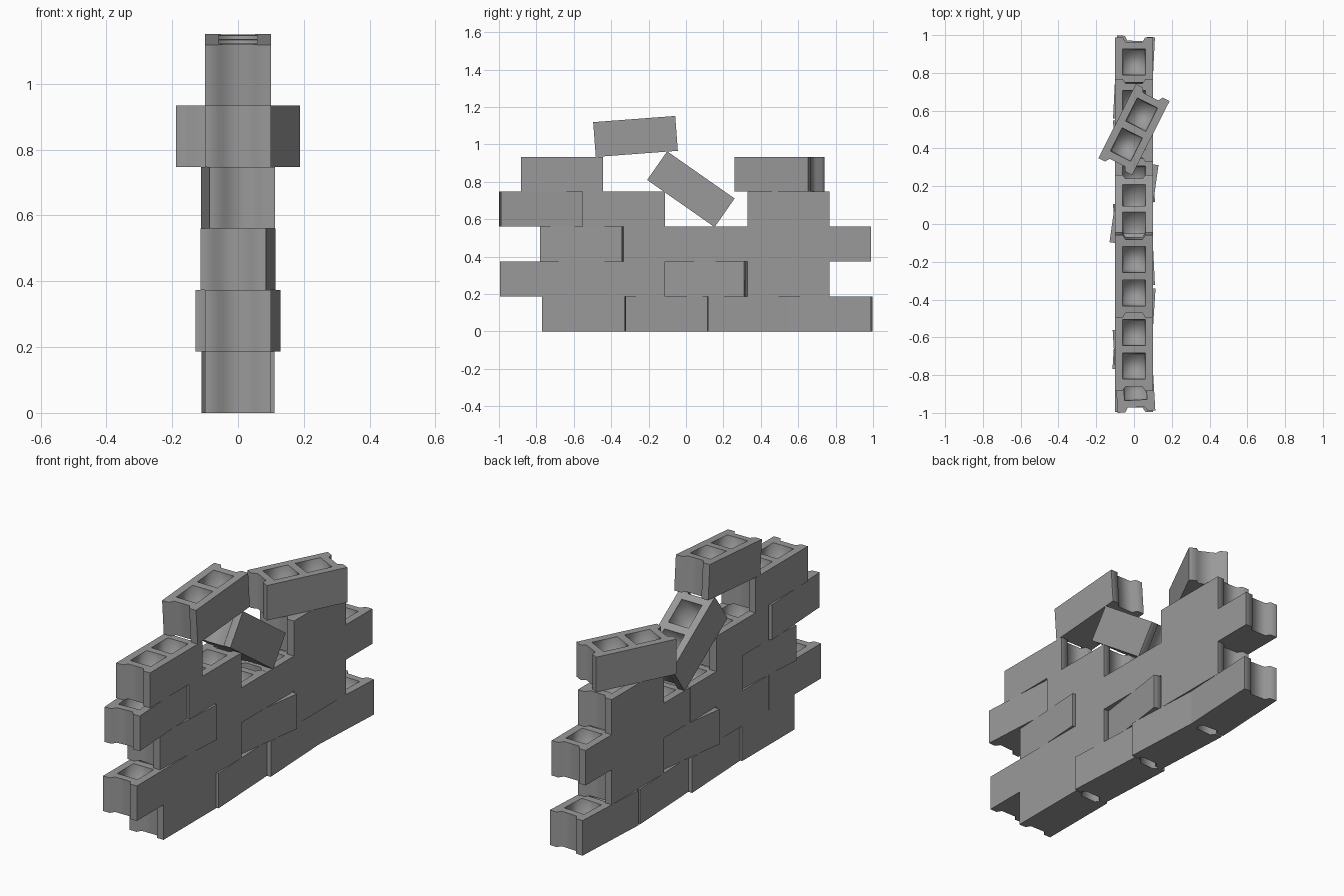
import bpy
import bmesh
from mathutils import Vector

cube = bpy.data.objects.get("Cube")
if cube:
    bpy.data.objects.remove(cube)

LENGTH, WIDTH, HEIGHT = 0.44, 0.2, 0.1867
PITCH = 0.441

# Concrete colour
concrete = bpy.data.materials.new("concrete grey")
concrete.use_nodes = True
GREY = (0.32, 0.32, 0.32, 1)
concrete.diffuse_color = GREY
concrete.node_tree.nodes["Principled BSDF"].inputs["Base Color"].default_value = GREY


def ring(bm, points, z):
    return [bm.verts.new((x, y, z)) for x, y in points]


def bridge(bm, low, high):
    n = len(low)
    return [bm.faces.new((low[i], low[(i + 1) % n], high[(i + 1) % n], high[i]))
            for i in range(n)]


def loop_edges(bm, verts):
    return [bm.edges.get((v, verts[i - 1])) for i, v in enumerate(verts)]


def rectangle(half_x, y0, y1):
    return [(-half_x, y0), (half_x, y0), (half_x, y1), (-half_x, y1)]


def make_block_mesh():
    bm = bmesh.new()
    hx, hy, hz = WIDTH / 2, LENGTH / 2, HEIGHT / 2

    # Footprint with a shallow groove across each end
    end = [(hx, hy), (0.06, hy), (0.045, hy - 0.024),
           (-0.045, hy - 0.024), (-0.06, hy), (-hx, hy)]
    outline = end + [(-x, -y) for x, y in end]
    low, high = ring(bm, outline, -hz), ring(bm, outline, hz)
    walls = bridge(bm, low, high)
    bm.faces.new(low)
    rims = loop_edges(bm, high)
    smooth = [f for i, f in enumerate(walls) if i % 6 != 5]

    # Two tapered hollows, closed at the bottom
    for side in (-1, 1):
        y0, y1 = sorted((side * 0.02, side * 0.158))
        mouth = ring(bm, rectangle(0.06, y0, y1), hz)
        floor = ring(bm, rectangle(0.05, y0 + 0.01, y1 - 0.01), hz - 0.13)
        smooth += bridge(bm, floor, mouth) + [bm.faces.new(floor)]
        rims += loop_edges(bm, mouth)

    bmesh.ops.triangle_fill(bm, edges=rims, use_beauty=True, normal=Vector((0, 0, 1)))
    bmesh.ops.recalc_face_normals(bm, faces=bm.faces)

    # Soft shading in hollows and grooves, crisp edges elsewhere
    for face in smooth:
        face.smooth = True
    for edge in rims + loop_edges(bm, low):
        edge.smooth = False
    for i in (0, 5, 6, 11):
        bm.edges.get((low[i], high[i])).smooth = False

    mesh = bpy.data.meshes.new("hollow_block")
    bm.to_mesh(mesh)
    bm.free()
    mesh.materials.append(concrete)
    return mesh


block_mesh = make_block_mesh()


def place(name, y, z, turn=0, tilt=0):
    block = bpy.data.objects.new(name, block_mesh)
    block.location = (0, y, z)
    block.rotation_euler = (tilt, 0, turn)
    bpy.context.collection.objects.link(block)


# Wall courses: start of the course, then the turn of each block (None is a gap)
courses = [
    (-0.77, [0, 0.05, 0.05, -0.05]),
    (-0.995, [0, 0, -0.14, 0]),
    (-0.775, [-0.065, 0, 0, 0]),
    (-0.995, [0.06, 0, None, 0]),
    (-0.884, [0]),
]
for row, (start, turns) in enumerate(courses):
    for i, turn in enumerate(turns):
        if turn is not None:
            place(f"course_{row + 1}_block_{i + 1}",
                  start + PITCH * (i + 0.5), HEIGHT * (row + 0.5), turn)

# Loose blocks on top
place("turned_top_block", 0.5, HEIGHT * 4.5, turn=-0.469)
place("leaning_top_block", -0.27, 1.042, tilt=0.075)
place("fallen_block", 0.026, 0.76, tilt=-0.61)
